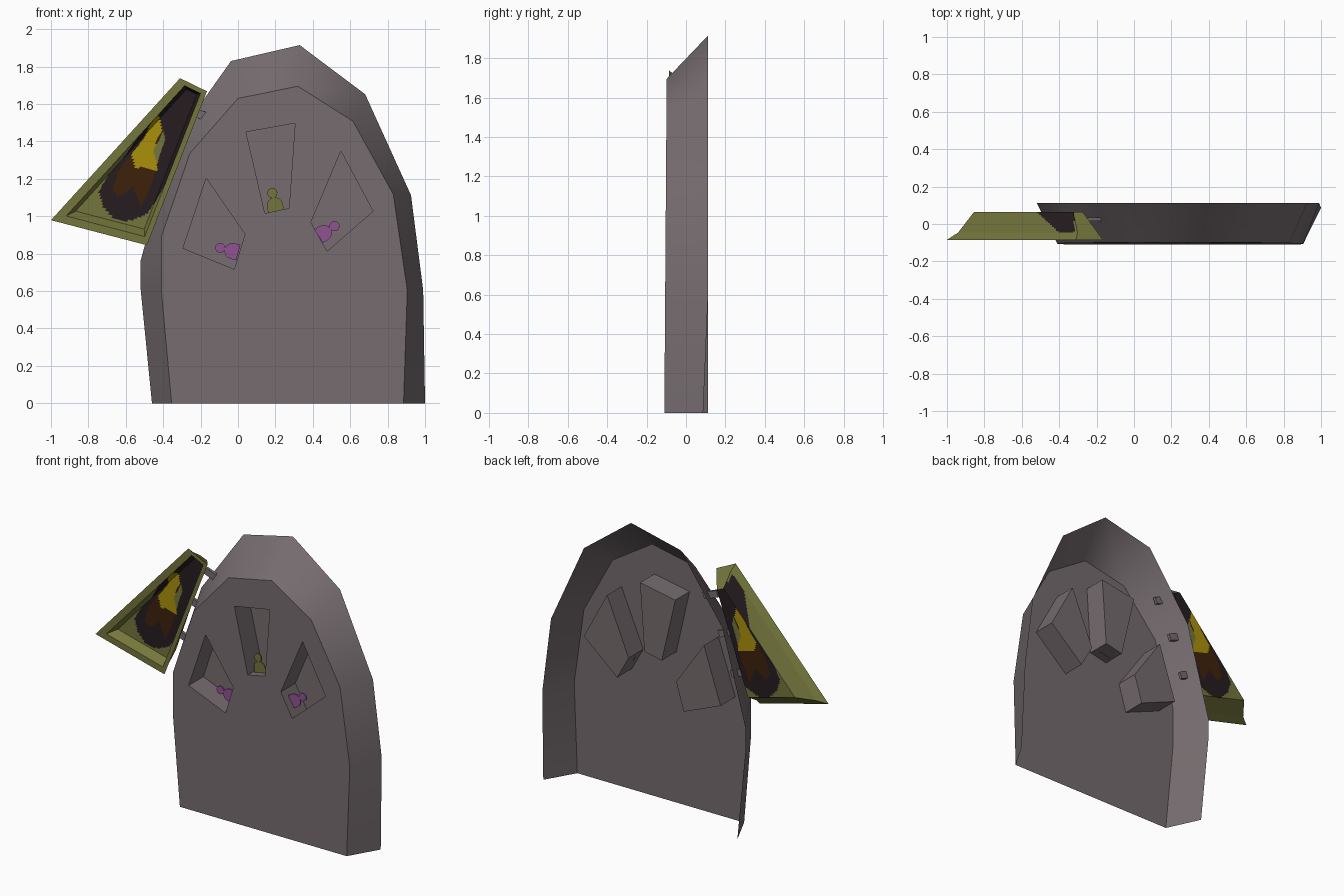
import bpy, bmesh, math
from mathutils import Vector, Matrix

if "Cube" in bpy.data.objects:
    bpy.data.objects.remove(bpy.data.objects["Cube"])


def mat(name, r, g, b):
    m = bpy.data.materials.new(name)
    m.diffuse_color = (r, g, b, 1)
    m.use_nodes = True
    m.node_tree.nodes["Principled BSDF"].inputs["Base Color"].default_value = m.diffuse_color
    return m


GREY = mat("warm_grey", .18, .15, .158)
OLIVE = mat("olive", .175, .18, .045)
PURPLE = mat("purple", .28, .085, .28)
DARK = mat("dark_brown", .019, .012, .014)
BROWN = mat("brown", .047, .016, .003)
GOLD = mat("gold", .40, .28, .003)


def finish(bm, name, mats, face_front=False):
    bmesh.ops.recalc_face_normals(bm, faces=bm.faces)
    # open sheets: make the visible side look towards the front
    if face_front and sum(f.normal.y * f.calc_area() for f in bm.faces) > 0:
        bmesh.ops.reverse_faces(bm, faces=bm.faces)
    me = bpy.data.meshes.new(name)
    bm.to_mesh(me)
    bm.free()
    for m in mats:
        me.materials.append(m)
    ob = bpy.data.objects.new(name, me)
    bpy.context.collection.objects.link(ob)
    return ob


def bridge(bm, a, b, closed=True):
    n = len(a)
    return [bm.faces.new((a[i], a[(i + 1) % n], b[(i + 1) % n], b[i]))
            for i in range(n if closed else n - 1)]


# --- arched stone shell: front plate with three niches and a flared rim ---
FRONT = [(-.355, 0), (-.41, .605), (-.41, .89), (-.257, 1.337), (0, 1.63),
         (.32, 1.695), (.615, 1.508), (.83, 1.118), (.905, .605), (.885, 0)]
REAR = [(-.46, 0), (-.52, .605), (-.52, .765), (-.35, 1.39), (-.037, 1.83),
        (.33, 1.915), (.68, 1.652), (.925, 1.112), (.99, .605), (1.0, 0)]
NICHES = [[(-.17, 1.203), (.037, .904), (-.02, .717), (-.294, .829)],
          [(.043, 1.45), (.305, 1.497), (.273, 1.043), (.144, 1.016)],
          [(.55, 1.348), (.722, 1.027), (.476, .813), (.39, .968)]]


def plate_y(z):
    return -.11 + .012 * z / 1.7


bm = bmesh.new()
front = [bm.verts.new((x, plate_y(z), z)) for x, z in FRONT]
holes = [[bm.verts.new((x, plate_y(z), z)) for x, z in n] for n in NICHES]
edges = []
for loop in [front] + holes:
    for i in range(len(loop)):
        edges.append(bm.edges.new((loop[i], loop[(i + 1) % len(loop)])))
bmesh.ops.triangle_fill(bm, edges=edges, use_beauty=True, normal=(0, -1, 0))
rear = [bm.verts.new((x, .112, z)) for x, z in REAR]
rear[-1].co.y = .087
for f in bridge(bm, front, rear, closed=False):
    f.smooth = True  # the rim is softly rounded, the plate edge stays sharp
for e in edges:
    e.smooth = False
for hole in holes:
    back = [bm.verts.new((v.co.x, .052, v.co.z)) for v in hole]
    bridge(bm, hole, back)
    bm.faces.new(back)
finish(bm, "arched_shell", [GREY], True)

# --- small figures standing in the niches ---


def figure(name, base, axis, material):
    up = Vector(axis).normalized()
    side = Vector((up.y, -up.x))
    body = [(.043, -.005)]
    for i in range(9):
        a = math.pi * i / 8
        body.append((.043 * math.cos(a), .027 + .043 * math.sin(a)))
    body.append((-.043, -.005))
    head = [(.027 * math.cos(math.tau * i / 14), .095 + .027 * math.sin(math.tau * i / 14))
            for i in range(14)]
    bm = bmesh.new()
    for outline in (body, head):
        rings = []
        for y in (-.053, -.044):
            ring = []
            for s, t in outline:
                p = Vector(base) + side * s + up * t
                ring.append(bm.verts.new((p.x, y, p.y)))
            rings.append(ring)
        bridge(bm, *rings)
        for ring in rings:
            bm.faces.new(ring)
    finish(bm, name, [material])


figure("left_figure", (-.003, .807), (-.967, .255), PURPLE)
figure("middle_figure", (.203, 1.031), (-.205, .98), OLIVE)
figure("right_figure", (.436, .896), (.84, .54), PURPLE)

# --- tapered tray-like door with a flat rim, hung open on the left ---
DOOR = [(-.31, 1.738), (-.166, 1.668), (-.487, .845), (-1.0, .979)]
DOOR_BACK = [(-.325, 1.63), (-.275, 1.61), (-.506, .948), (-.855, 1.04)]


def inset(poly, dist):
    # move every side inwards by its own distance (clockwise outline)
    lines = []
    for i, p in enumerate(poly):
        p, q = Vector(p), Vector(poly[(i + 1) % len(poly)])
        d = (q - p).normalized()
        lines.append((p + Vector((d.y, -d.x)) * dist[i], d))
    out = []
    for i in range(len(poly)):
        (p, d), (q, e) = lines[i - 1], lines[i]
        t = (q - p).cross(e) / d.cross(e)
        out.append(p + d * t)
    return out


bm = bmesh.new()
part = bm.faces.layers.int.new("part")  # 0 rim, 1 outside wall, 2 painted
loops = []
for outline, y in ((DOOR_BACK, .065),
                   (inset(DOOR, (.03, .02, .035, .031)), -.045),
                   (DOOR, -.085),
                   (inset(DOOR, (.025, .028, .042, .045)), -.085),
                   (inset(DOOR, (.038, .045, .08, .065)), -.035)):
    loops.append([bm.verts.new((x, y, z)) for x, z in outline])
for i, kind in enumerate((1, 0, 0, 2)):
    for f in bridge(bm, loops[i], loops[i + 1]):
        f[part] = kind
for loop in (loops[0], loops[-1]):
    bm.faces.new(loop)[part] = 2
bmesh.ops.subdivide_edges(bm, edges=bm.edges[:], cuts=55, use_grid_fill=True)
bmesh.ops.recalc_face_normals(bm, faces=bm.faces)

# painted blob on the door, chosen by position seen from the front
PAINT = [
    (0, [(-.40, 1.46), (-.39, 1.41), (-.417, 1.33), (-.43, 1.28), (-.455, 1.35), (-.42, 1.41)]),
    (3, [(-.425, 1.55), (-.405, 1.46), (-.44, 1.40), (-.43, 1.24), (-.55, 1.265),
         (-.57, 1.33), (-.50, 1.42), (-.47, 1.49)]),
    (2, [(-.46, 1.50), (-.41, 1.44), (-.43, 1.30), (-.46, 1.18), (-.52, 1.05),
         (-.56, 1.16), (-.64, 1.10), (-.67, 1.15), (-.64, 1.24), (-.54, 1.37)]),
    (1, [(-.31, 1.72), (-.18, 1.66), (-.21, 1.56), (-.36, 1.22), (-.44, 1.08), (-.49, 1.01),
         (-.58, .975), (-.66, .985), (-.72, 1.05), (-.745, 1.13), (-.70, 1.21),
         (-.62, 1.30), (-.53, 1.43), (-.42, 1.57)])]


def inside(x, z, poly):
    hit = False
    for i in range(len(poly)):
        (ax, az), (bx, bz) = poly[i - 1], poly[i]
        if (az > z) != (bz > z) and x < (bx - ax) * (z - az) / (bz - az) + ax:
            hit = not hit
    return hit


for f in bm.faces:
    c = f.calc_center_median()
    f.material_index = 0
    if f[part] == 1 and f.normal.z > .3:  # outer upper walls: one dark patch
        f.material_index = int(-.52 < c.x < -.32 and c.y > .065 - .93 * (c.x + .52))
    elif f[part]:
        for index, poly in PAINT if f[part] == 2 else PAINT[3:]:
            if inside(c.x, c.z, poly):
                f.material_index = index
                break
finish(bm, "open_door", [OLIVE, DARK, BROWN, GOLD])

# --- three hinges joining door and shell ---
for i, (x, z, size) in enumerate([(-.205, 1.545, .11), (-.31, 1.315, .09), (-.40, 1.07, .09)]):
    bm = bmesh.new()
    bmesh.ops.create_cube(bm, size=1)
    bmesh.ops.transform(bm, verts=bm.verts, matrix=(
        Matrix.Translation((x, .025, z)) @ Matrix.Rotation(math.radians(21), 4, 'Y')
        @ Matrix.Diagonal((size, .02, .045, 1))))
    finish(bm, f"hinge_{i + 1}", [GREY])
